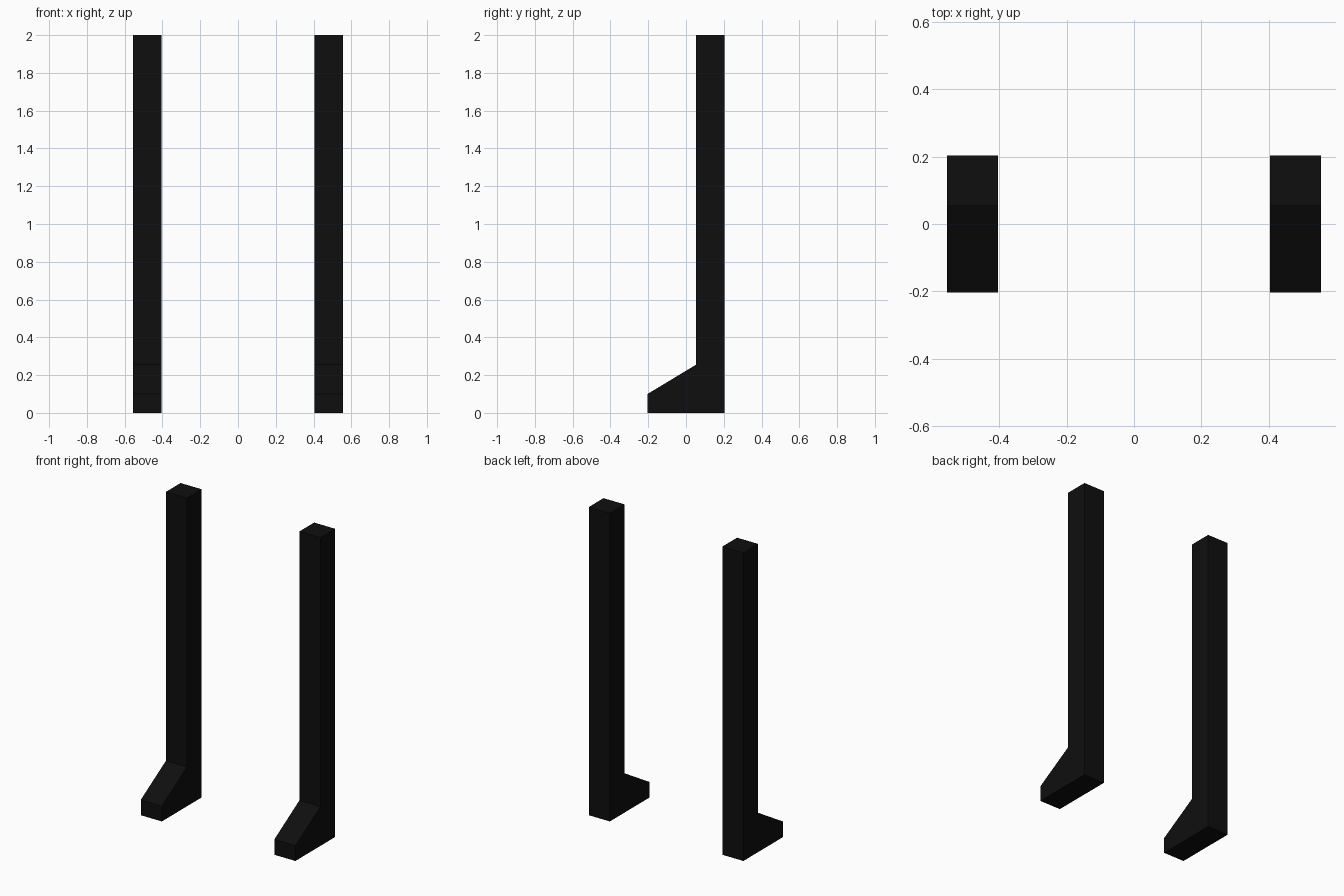
import bpy
import bmesh

if "Cube" in bpy.data.objects:
    bpy.data.objects.remove(bpy.data.objects["Cube"])

# Single near-black colour
black = bpy.data.materials.new("black")
black.diffuse_color = (0.0045, 0.0045, 0.0045, 1.0)
black.use_nodes = True
black.node_tree.nodes["Principled BSDF"].inputs["Base Color"].default_value = black.diffuse_color

# Side profile (y, z): upright post with a sloped foot reaching forward
PROFILE = [(-0.204, 0), (0.204, 0), (0.204, 2), (0.053, 2), (0.053, 0.255), (-0.204, 0.1)]
INNER, OUTER = 0.404, 0.555


def make_post(name, x0, x1):
    """Extrude the side profile from x0 to x1."""
    bm = bmesh.new()
    face = bm.faces.new([bm.verts.new((x0, y, z)) for y, z in PROFILE])
    ext = bmesh.ops.extrude_face_region(bm, geom=[face])
    verts = [g for g in ext["geom"] if isinstance(g, bmesh.types.BMVert)]
    bmesh.ops.translate(bm, verts=verts, vec=(x1 - x0, 0, 0))
    bmesh.ops.recalc_face_normals(bm, faces=bm.faces)
    mesh = bpy.data.meshes.new(name)
    bm.to_mesh(mesh)
    bm.free()
    mesh.materials.append(black)
    bpy.context.collection.objects.link(bpy.data.objects.new(name, mesh))


# Matching pair of posts
make_post("left_post", -OUTER, -INNER)
make_post("right_post", INNER, OUTER)
